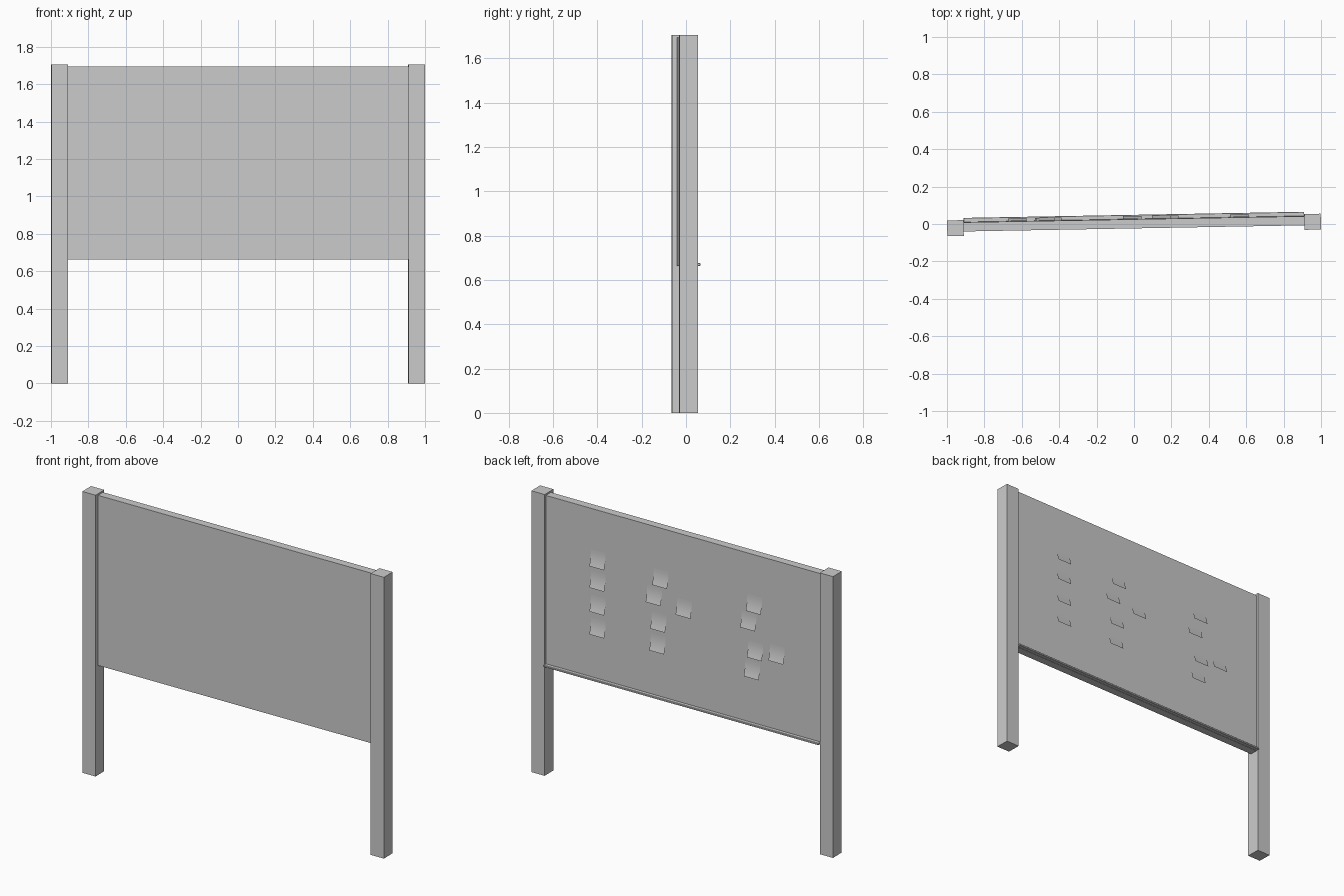
import bpy, bmesh
from math import radians
from mathutils import Matrix

if "Cube" in bpy.data.objects:
    bpy.data.objects.remove(bpy.data.objects["Cube"])

TURN = Matrix.Rotation(radians(1.03), 4, 'Z')  # whole board stands slightly turned


def finish(name, bm, smooth=False):
    bmesh.ops.transform(bm, matrix=TURN, verts=bm.verts)
    mesh = bpy.data.meshes.new(name)
    bm.to_mesh(mesh)
    bm.free()
    for p in mesh.polygons:
        p.use_smooth = smooth
    obj = bpy.data.objects.new(name, mesh)
    bpy.context.collection.objects.link(obj)
    return obj


def box(name, x0, x1, y0, y1, z0, z1):
    bm = bmesh.new()
    m = Matrix.Translation(((x0 + x1) / 2, (y0 + y1) / 2, (z0 + z1) / 2)) \
        @ Matrix.Diagonal((x1 - x0, y1 - y0, z1 - z0, 1))
    bmesh.ops.create_cube(bm, size=1, matrix=m)
    return finish(name, bm)


# Posts
box("left_post", -0.999, -0.911, -0.0475, 0.037, 0, 1.705)
box("right_post", 0.911, 0.999, -0.0475, 0.037, 0, 1.705)

# Board panel and the pen ledge along its lower back edge
box("board_panel", -0.911, 0.911, -0.0235, 0.025, 0.664, 1.695)
ledge = box("pen_ledge", -0.911, 0.911, 0.025, 0.049, 0.664, 0.676)
bev = ledge.modifiers.new("soft_edge", 'BEVEL')
bev.width = 0.002
bev.segments = 1


# Paper notes on the back, stuck at the top and curling out at the bottom
def paper_note(name, x, z, size=0.098, steps=6):
    bm = bmesh.new()
    rows = []
    for i in range(steps + 1):
        t = i / steps
        y = 0.0265 + 0.016 * t * t
        h = z + size * (0.5 - t)
        rows.append([bm.verts.new((x + s * size / 2, y, h)) for s in (-1, 1)])
    for a, b in zip(rows, rows[1:]):
        bm.faces.new((a[0], b[0], b[1], a[1]))
    bmesh.ops.recalc_face_normals(bm, faces=bm.faces)
    if bm.faces[:][0].normal.y < 0:
        bmesh.ops.reverse_faces(bm, faces=bm.faces[:])
    finish(name, bm, smooth=True)


notes = [
    (0.563, 1.40), (0.563, 1.27), (0.563, 1.125), (0.563, 0.987),
    (0.147, 1.395), (0.19, 1.28), (-0.008, 1.255), (0.16, 1.127), (0.166, 0.993),
    (-0.473, 1.40), (-0.436, 1.29), (-0.48, 1.12), (-0.623, 1.137), (-0.46, 1.0),
]
for i, (x, z) in enumerate(notes, 1):
    paper_note(f"paper_note_{i:02d}", x, z)
